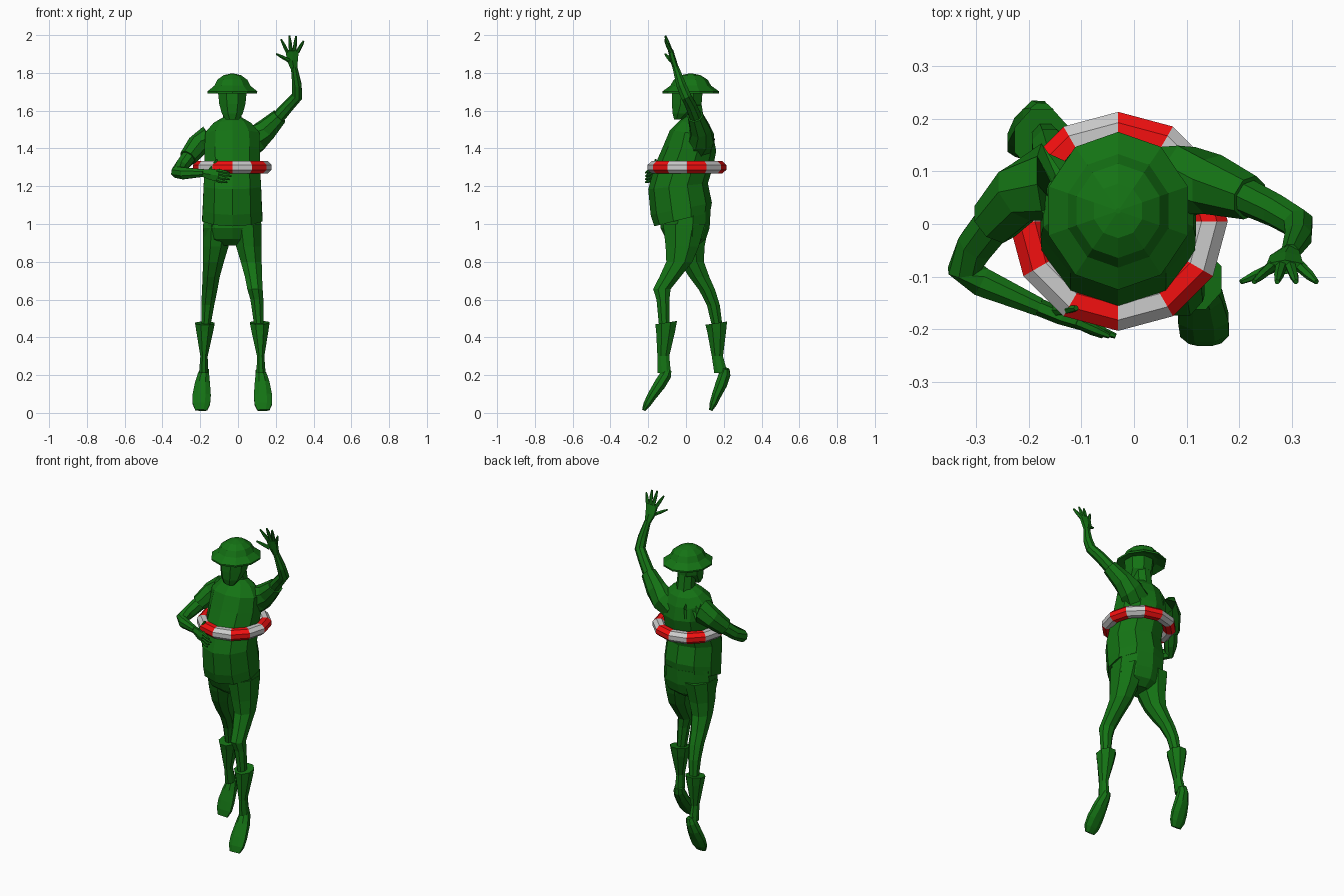
import bpy, bmesh
from math import sin, cos, pi, tau
from mathutils import Vector

CX = -0.03  # body axis


def material(name, rgb):
    m = bpy.data.materials.new(name)
    m.diffuse_color = (*rgb, 1)
    return m


GREEN = material("green", (0.007, 0.17, 0.007))
RED = material("red", (0.9, 0.005, 0.005))
PALE = material("pale", (0.6, 0.6, 0.6))


def finish(name, bm, mats):
    bmesh.ops.recalc_face_normals(bm, faces=bm.faces)
    me = bpy.data.meshes.new(name)
    bm.to_mesh(me)
    bm.free()
    for m in mats:
        me.materials.append(m)
    ob = bpy.data.objects.new(name, me)
    bpy.context.collection.objects.link(ob)
    return ob


def loft(name, rings, n=8, ref=(1, 0, 0), flat=False, slopes=None):
    """Skin rings (x, y, z, ra, rb); flat keeps the rings level (with optional slope in y)."""
    bm = bmesh.new()
    loops = []
    pts = [Vector(r[:3]) for r in rings]
    for i, (p, r) in enumerate(zip(pts, rings)):
        t = Vector((0, 0, 1)) if flat else (pts[min(i + 1, len(pts) - 1)] - pts[max(i - 1, 0)]).normalized()
        u = Vector(ref)
        u = (u - t * u.dot(t)).normalized()
        v = t.cross(u)
        loop = []
        for k in range(n):
            a = tau * (k + 0.5) / n
            co = p + u * r[3] * cos(a) + v * r[4] * sin(a)
            if slopes:
                co.z += slopes[i] * (co.y - p.y)
            loop.append(bm.verts.new(co))
        loops.append(loop)
    for a, b in zip(loops, loops[1:]):
        for k in range(n):
            j = (k + 1) % n
            bm.faces.new((a[k], a[j], b[j], b[k]))
    bm.faces.new(loops[0])
    bm.faces.new(loops[-1])
    return finish(name, bm, [GREEN])


# Torso with sloping shirt hem, belly and shoulders: (y, z, rx, ry)
torso = [(-.02, 1.025, .168, .148), (-.025, 1.08, .165, .162), (-.042, 1.2, .16, .158),
         (-.01, 1.31, .153, .155), (.02, 1.4, .155, .14), (.03, 1.48, .15, .115),
         (.045, 1.53, .105, .08), (.045, 1.56, .055, .05)]
loft("shirt", [(CX, y, z, a, b) for y, z, a, b in torso], 10, flat=True,
     slopes=[.25, .2, .1, 0, -.1, -.15, -.2, -.2])

# Pelvis
hips = [(0, 1.07, .155, .13), (-.005, .98, .163, .13), (0, .92, .155, .105), (0, .885, .1, .06)]
loft("hips", [(CX, y, z, a, b) for y, z, a, b in hips], 10, flat=True)

# Neck and head
loft("neck", [(CX, .05, 1.52, .055, .055), (CX, .035, 1.64, .05, .05)], 8, flat=True)
head = [(-.042, 1.552, .036, .022), (-.022, 1.585, .06, .053), (.004, 1.635, .075, .085),
        (.008, 1.725, .085, .088)]
loft("head", [(CX, y, z, a, b) for y, z, a, b in head], 8, flat=True)

# Wide-brimmed helmet: (z, radius)
brim = [(1.71, .09), (1.692, .138), (1.702, .139), (1.732, .1), (1.764, .083), (1.788, .048), (1.797, .005)]
loft("helmet", [(CX, .025, z, r, r * 1.08) for z, r in brim], 10, flat=True)


def leg(side, label, thigh, boot, foot):
    """thigh: (d, y, z, rx, ry), d measured outward from the body axis."""
    place = lambda rows: [(CX + side * d, y, z, a, b) for d, y, z, a, b in rows]
    loft(label + "_trouser_leg", place(thigh), 8, flat=True)
    loft(label + "_boot_shaft", place(boot), 8, flat=True, slopes=[.15, 0, 0, 0])
    loft(label + "_boot_foot", place(foot), 8)


def foot_rows(yz):
    sizes = [(.145, .024, .02), (.152, .032, .033), (.158, .043, .034), (.162, .052, .027),
             (.164, .05, .021), (.165, .034, .01)]
    return [(d, y, z, a, b) for (d, a, b), (y, z) in zip(sizes, yz)]


# Leg swung forward
leg(1, "forward",
    [(.078, -.01, 1.0, .083, .12), (.088, -.02, .88, .073, .095), (.1, -.035, .8, .06, .075),
     (.112, -.085, .72, .049, .06), (.12, -.128, .655, .044, .05), (.13, -.122, .6, .037, .037),
     (.14, -.115, .46, .026, .03)],
    [(.145, -.105, .478, .056, .062), (.146, -.108, .43, .048, .054), (.15, -.12, .3, .021, .034),
     (.152, -.115, .21, .026, .038)],
    foot_rows([(-.095, .228), (-.108, .2), (-.138, .152), (-.18, .09), (-.207, .045), (-.224, .014)]))

# Leg swung back
leg(-1, "rear",
    [(.078, .01, 1.0, .083, .12), (.088, .015, .88, .073, .09), (.1, .03, .8, .06, .07),
     (.112, .07, .72, .049, .058), (.12, .112, .65, .044, .046), (.13, .145, .57, .037, .037),
     (.14, .165, .46, .026, .03)],
    [(.145, .16, .475, .056, .062), (.146, .162, .43, .048, .054), (.15, .166, .3, .021, .032),
     (.152, .185, .21, .026, .038)],
    foot_rows([(.212, .235), (.205, .205), (.188, .155), (.162, .095), (.144, .048), (.131, .014)]))

# Raised arm with short sleeve
loft("raised_sleeve", [(.04, .07, 1.42, .085, .075), (.1, .083, 1.455, .075, .07), (.15, .075, 1.5, .06, .058),
                       (.22, .05, 1.57, .043, .043)])
loft("raised_forearm", [(.2, .058, 1.55, .036, .036), (.27, .025, 1.63, .032, .032), (.312, 0, 1.675, .031, .03),
                        (.312, -.025, 1.735, .027, .028), (.297, -.055, 1.83, .018, .018)])
loft("raised_palm", [(.297, -.053, 1.82, .018, .016), (.288, -.068, 1.87, .034, .016),
                     (.287, -.082, 1.92, .04, .014)], 6)

# Bent arm holding the float
loft("bent_sleeve", [(-.1, .07, 1.44, .08, .085), (-.17, .08, 1.45, .066, .075), (-.215, .06, 1.415, .058, .062),
                     (-.265, .005, 1.35, .048, .05)])
loft("bent_forearm", [(-.245, .03, 1.375, .042, .042), (-.3, -.04, 1.305, .037, .038),
                      (-.322, -.085, 1.275, .036, .034), (-.29, -.11, 1.268, .034, .03),
                      (-.18, -.158, 1.27, .021, .019)], ref=(0, 0, 1))
loft("bent_palm", [(-.19, -.154, 1.27, .02, .017), (-.14, -.175, 1.262, .034, .016),
                   (-.1, -.188, 1.257, .034, .014)], 6, ref=(0, 0, 1))


def finger(name, a, b, r=.011):
    a, b = Vector(a), Vector(b)
    m = a.lerp(b, .6)
    loft(name, [(*a, r, r), (*m, r * .85, r * .85), (*b, r * .45, r * .45)], 6, ref=(.3, .8, .5))


# Spread fingers of the waving hand: (root x, root z, tip x, tip z)
for x0, z0, x1, z1 in [(.27, 1.865, .203, 1.9), (.262, 1.91, .228, 1.978), (.28, 1.915, .272, 1.997),
                       (.298, 1.915, .308, 1.994), (.315, 1.91, .347, 1.968)]:
    finger("waving_finger", (x0, -.08, z0), (x1, -.11, z1))

# Fingers curled beneath the float, and a thumb over it
for i in range(4):
    z = 1.283 - .017 * i
    finger("holding_finger", (-.11, -.186, z), (-.035 - .012 * abs(i - 1), -.213, z - .012))
finger("holding_thumb", (-.155, -.165, 1.27), (-.11, -.16, 1.342), .012)

# Swim ring: 12 segments with alternating colours
bm = bmesh.new()
N, M, R, r = 12, 8, .173, .038
grid = [[bm.verts.new((CX + (R + r * cos(b)) * cos(a), .005 + (R + r * cos(b)) * sin(a), 1.3 + r * .92 * sin(b)))
         for b in [tau * (k + .5) / M for k in range(M)]] for a in [tau * i / N for i in range(N)]]
for i in range(N):
    for k in range(M):
        p, q, j = grid[i], grid[(i + 1) % N], (k + 1) % M
        f = bm.faces.new((p[k], q[k], q[j], p[j]))
        f.material_index = i % 2
finish("swim_ring", bm, [RED, PALE])
